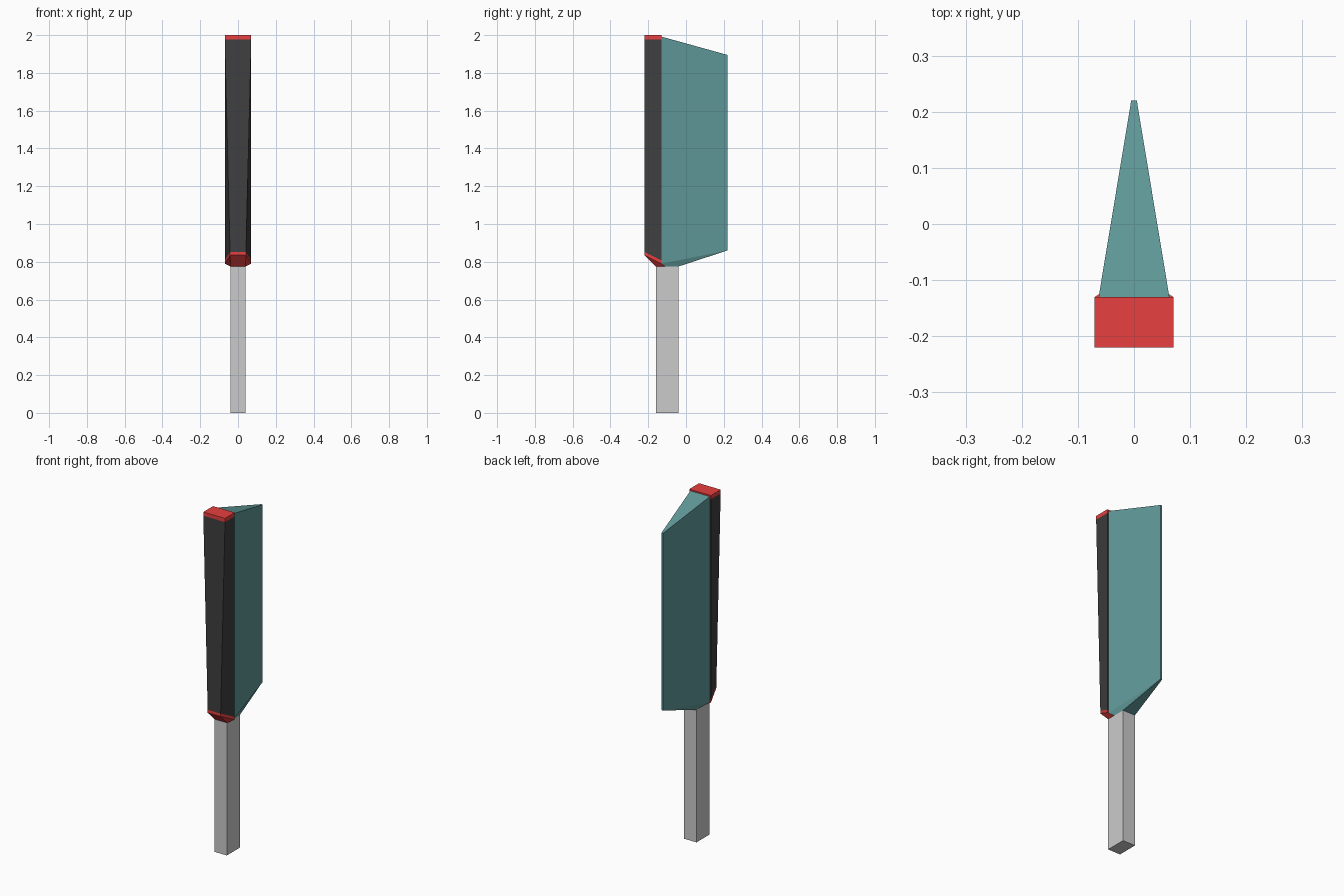
import bpy
import bmesh

if "Cube" in bpy.data.objects:
    bpy.data.objects.remove(bpy.data.objects["Cube"])


def material(name, color):
    m = bpy.data.materials.new(name)
    m.diffuse_color = (*color, 1)
    m.use_nodes = True
    m.node_tree.nodes["Principled BSDF"].inputs["Base Color"].default_value = m.diffuse_color
    return m


def loft(name, sections, mat=None, bottom=False, top=False):
    """Skin mirrored four-sided sections; each is a right-hand (front, back) pair of points."""
    bm = bmesh.new()
    rings = []
    for (xf, yf, zf), (xb, yb, zb) in sections:
        pts = [(xf, yf, zf), (xb, yb, zb), (-xb, yb, zb), (-xf, yf, zf)]
        rings.append([bm.verts.new(p) for p in pts])
    for a, b in zip(rings, rings[1:]):
        for i in range(4):
            j = (i + 1) % 4
            bm.faces.new((a[i], a[j], b[j], b[i]))
    if bottom:
        bm.faces.new(rings[0][::-1])
    if top:
        bm.faces.new(rings[-1])
    mesh = bpy.data.meshes.new(name)
    bm.to_mesh(mesh)
    bm.free()
    ob = bpy.data.objects.new(name, mesh)
    bpy.context.collection.objects.link(ob)
    if mat:
        mesh.materials.append(mat)
    return ob


red = material("red", (0.8, 0.05, 0.05))
dark = material("dark", (0.05, 0.05, 0.05))
teal = material("teal", (0.12, 0.32, 0.32))

# Grip
loft("handle", [((.04, -.16, 0), (.04, -.04, 0)),
                ((.04, -.16, .775), (.04, -.04, .775))], bottom=True, top=True)

# Spine sections, shared by the red collar, dark spine and red cap
neck = ((.04, -.16, .775), (.04, -.11, .775))
collar_low = ((.042, -.22, .835), (.07, -.13, .79))
collar_high = ((.042, -.22, .852), (.07, -.13, .807))
cap_low = ((.07, -.22, 1.978), (.07, -.13, 1.978))
cap_high = ((.07, -.22, 2), (.07, -.13, 2))
loft("collar", [neck, collar_low, collar_high], red)
loft("spine", [collar_high, cap_low], dark)
loft("cap", [cap_low, cap_high], red, top=True)

# Wedge blade, tapering down onto the grip
loft("blade", [((.04, -.11, .775), (.04, -.04, .775)),
               ((.063, -.13, .79), (.005, .22, .86)),
               ((.063, -.13, 1.992), (.005, .22, 1.895))], teal, top=True)
